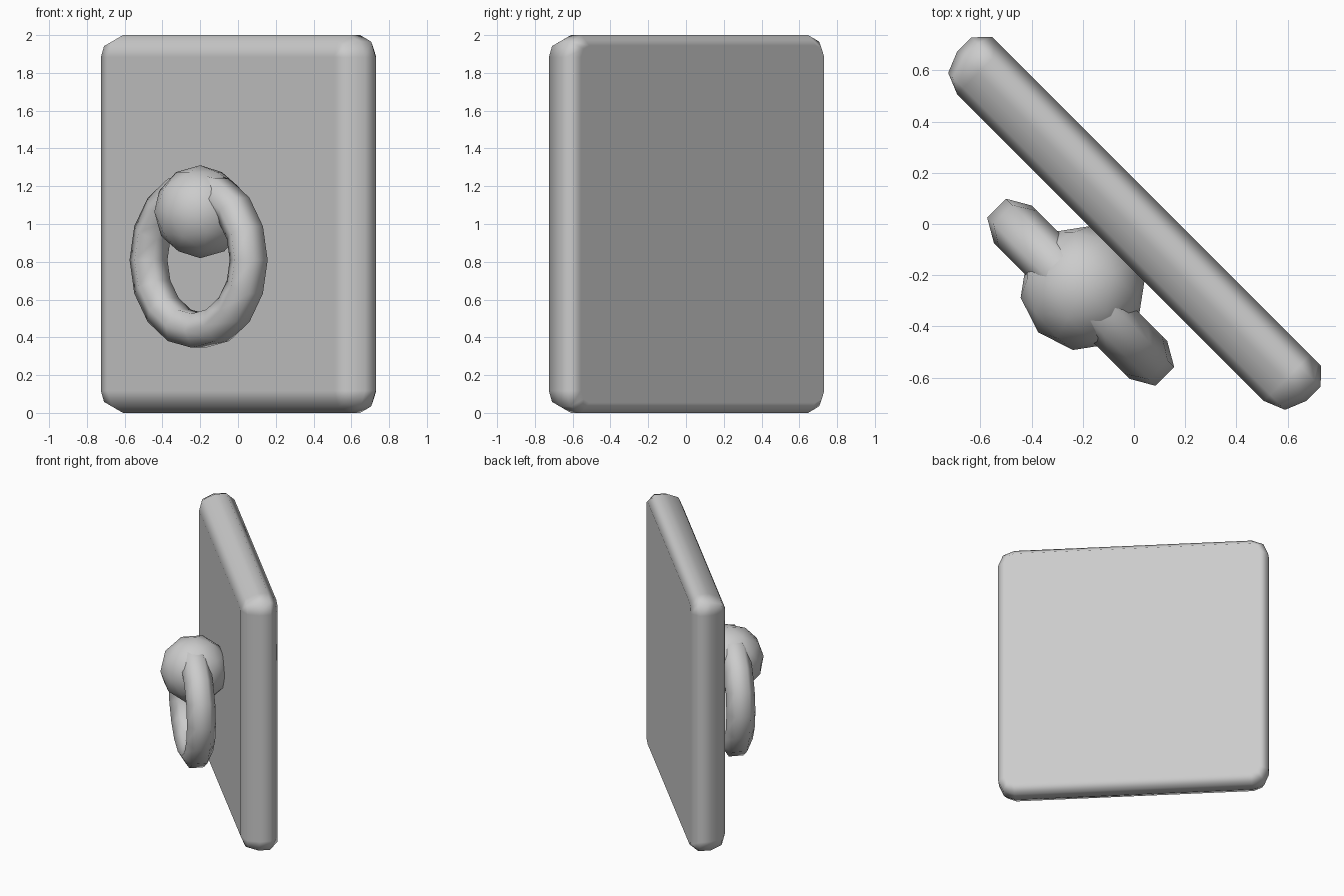
import bpy, bmesh, math
from mathutils import Matrix, Vector

if "Cube" in bpy.data.objects:
    bpy.data.objects.remove(bpy.data.objects["Cube"], do_unlink=True)

# One plain grey for everything
grey = bpy.data.materials.new("plain_grey")
grey.use_nodes = True
grey.diffuse_color = (0.6, 0.6, 0.6, 1)
grey.node_tree.nodes["Principled BSDF"].inputs["Base Color"].default_value = (0.6, 0.6, 0.6, 1)

TURN = Matrix.Rotation(math.radians(-45), 4, "Z")


def finish(bm, name):
    """Turn the part to its diagonal pose and make a smooth grey object."""
    bmesh.ops.remove_doubles(bm, verts=bm.verts, dist=0.0005)
    bmesh.ops.recalc_face_normals(bm, faces=bm.faces)
    bm.transform(TURN)
    for face in bm.faces:
        face.smooth = True
    mesh = bpy.data.meshes.new(name)
    bm.to_mesh(mesh)
    bm.free()
    mesh.materials.append(grey)
    obj = bpy.data.objects.new(name, mesh)
    bpy.context.collection.objects.link(obj)
    return obj


def bridge(bm, rings, closed=False):
    """Skin quads between successive closed rings of vertices."""
    pairs = list(zip(rings, rings[1:] + rings[:1]))
    for a, b in (pairs if closed else pairs[:-1]):
        count = len(a)
        for i in range(count):
            j = (i + 1) % count
            bm.faces.new((a[i], a[j], b[j], b[i]))


# Door panel: rounded rectangles stacked through the thickness
HALF_W, HALF_H, RADIUS = 0.965, 1.0, 0.117


def panel_ring(bm, y, inset):
    ring = []
    r = RADIUS - inset
    for corner in range(4):
        sx = 1 if corner in (0, 3) else -1
        sz = 1 if corner in (0, 1) else -1
        for step in range(3):
            a = math.radians(90 * corner + 45 * step)
            ring.append(bm.verts.new((sx * (HALF_W - RADIUS) + r * math.cos(a), y,
                                      HALF_H + sz * (HALF_H - RADIUS) + r * math.sin(a))))
    return ring


bm = bmesh.new()
profile = [(-0.13, 0.117), (-0.096, 0.034), (-0.013, 0), (0.066, 0), (0.125, 0.055)]
rings = [panel_ring(bm, y, inset) for y, inset in profile]
bridge(bm, rings)
bm.faces.new(rings[0])
bm.faces.new(rings[-1])
bmesh.ops.dissolve_degenerate(bm, dist=0.0005, edges=bm.edges)
panel = finish(bm, "door_panel")
weighted = panel.modifiers.new("flat_faces", "WEIGHTED_NORMAL")
weighted.weight = 100

# Round knob
bm = bmesh.new()
bmesh.ops.create_icosphere(bm, subdivisions=2, radius=0.246,
                           matrix=Matrix.Translation((0.035, -0.318, 1.065)))
finish(bm, "knob")

# Pull ring hanging through the knob: six-sided tube, sixteen sections
bm = bmesh.new()
centre = Vector((0.041, -0.336, 0.81))
rings = []
for i in range(16):
    a = math.tau * i / 16
    outward = Vector((math.cos(a), 0, math.sin(a)))
    ring = []
    for k in range(6):
        t = math.tau * (k + 0.5) / 6
        ring.append(bm.verts.new(centre + outward * (0.375 + 0.104 * math.cos(t))
                                 + Vector((0, 0.104 * math.sin(t), 0))))
    rings.append(ring)
bridge(bm, rings, closed=True)
finish(bm, "pull_ring")
